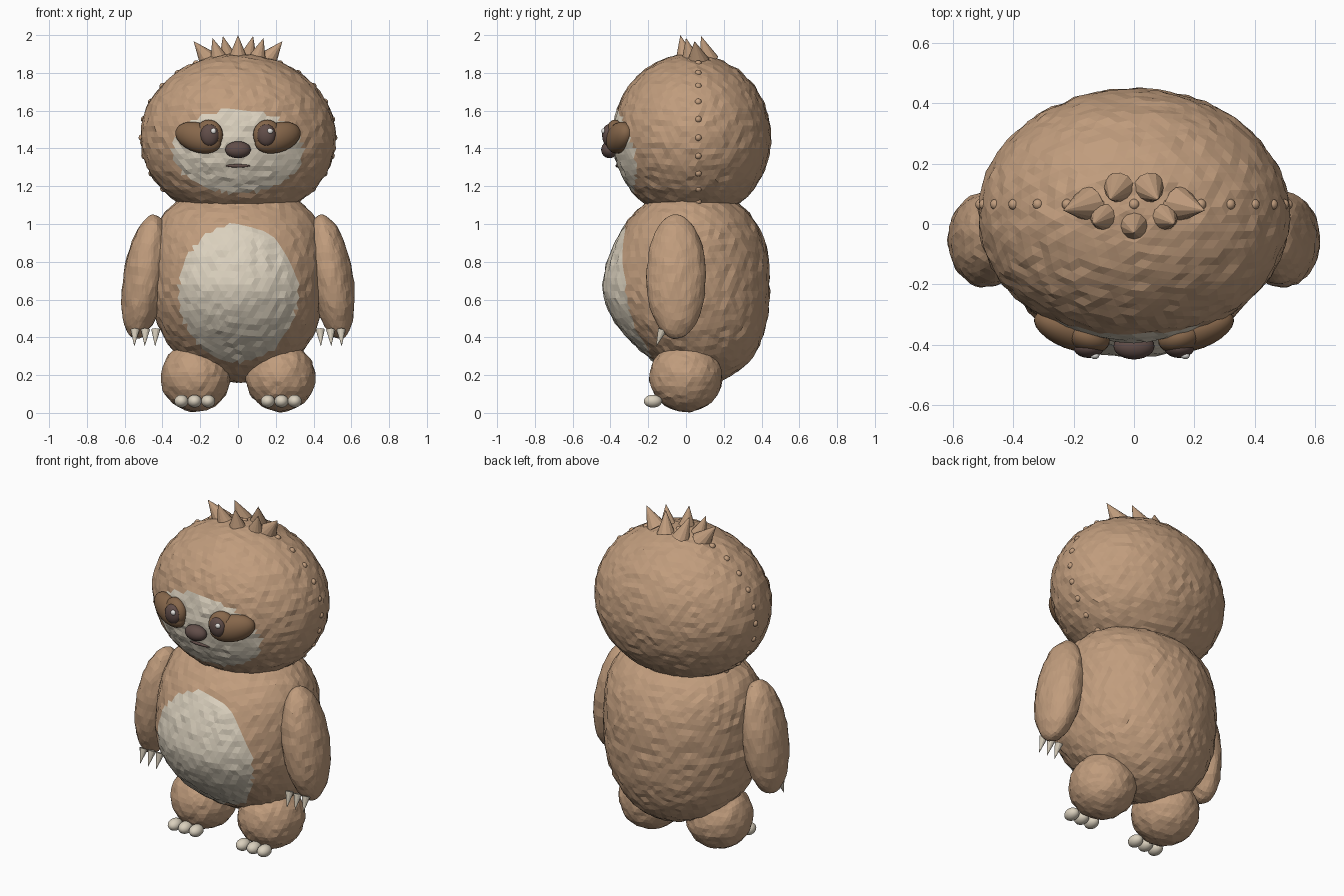
import bpy, bmesh, math
from mathutils import Vector, Matrix, Euler, noise

old = bpy.data.objects.get("Cube")
if old:
    bpy.data.objects.remove(old, do_unlink=True)


def material(name, r, g, b):
    m = bpy.data.materials.new(name)
    m.use_nodes = True
    m.diffuse_color = (r, g, b, 1)
    bsdf = m.node_tree.nodes["Principled BSDF"]
    bsdf.inputs["Base Color"].default_value = (r, g, b, 1)
    bsdf.inputs["Roughness"].default_value = 0.8
    return m


fur = material("tan fur", 0.53, 0.335, 0.205)
cream = material("cream", 0.70, 0.63, 0.51)
patch_brown = material("patch brown", 0.24, 0.135, 0.07)
dark = material("dark brown", 0.12, 0.075, 0.066)
white = material("eye glint", 0.85, 0.83, 0.80)


def finish(bm, name, mats, smooth):
    mesh = bpy.data.meshes.new(name)
    bm.to_mesh(mesh)
    bm.free()
    for m in mats:
        mesh.materials.append(m)
    ob = bpy.data.objects.new(name, mesh)
    bpy.context.collection.objects.link(ob)
    for p in mesh.polygons:
        p.use_smooth = smooth
    return ob


def fur_blob(name, shape, detail, bump, marking=None):
    """Lumpy sphere bent by shape(); faces inside marking(centre) turn cream."""
    bm = bmesh.new()
    bmesh.ops.create_icosphere(bm, subdivisions=detail, radius=1)
    for v in bm.verts:
        out = v.co.normalized()
        p = shape(out)
        v.co = p + out * bump * noise.noise(p * 24)
    if marking:
        for f in bm.faces:
            f.material_index = int(marking(f.calc_center_median()))
    return finish(bm, name, [fur, cream], False)


def ellipsoid(name, loc, radii, mat, rot=(0, 0, 0)):
    bm = bmesh.new()
    turn = Euler(rot).to_matrix().to_4x4()
    mat4 = Matrix.Translation(loc) @ turn @ Matrix.Diagonal((*radii, 1))
    bmesh.ops.create_uvsphere(bm, u_segments=24, v_segments=14, radius=1, matrix=mat4)
    return finish(bm, name, [mat], True)


def spike(name, base, tip, radius, mat, sides=12):
    base, tip = Vector(base), Vector(tip)
    axis = tip - base
    bm = bmesh.new()
    mat4 = Matrix.Translation((base + tip) / 2) @ axis.to_track_quat('Z', 'Y').to_matrix().to_4x4()
    bmesh.ops.create_cone(bm, cap_ends=True, segments=sides, radius1=radius,
                          radius2=0, depth=axis.length, matrix=mat4)
    return finish(bm, name, [mat], False)


def oval(loc, radii, rot=(0, 0, 0)):
    turn = Euler(rot).to_matrix()
    return lambda v: Vector(loc) + turn @ Vector(a * b for a, b in zip(v, radii))


def in_oval(cz, rx, rz):
    return lambda c: c.y < 0 and (c.x / rx) ** 2 + ((c.z - cz) / rz) ** 2 < 1


# Torso: broad shoulders, full back, rounded belly tucked in below
def torso_shape(v):
    t = v.z
    flat = max(math.hypot(v.x, v.y), 1e-6)
    px, pback = (4.0, 2.4) if t > 0 else (2.1, 2.2)

    def width(p):
        return math.sqrt(max(0, 1 - abs(t) ** p))
    front = max(0, -v.y)
    y = v.y / flat * 0.442 * width(pback if v.y > 0 else 2)
    lean = t * t * (0.08 + 0.15 * front) if t < 0 else t * (0.015 + 0.04 * front)
    return Vector((v.x / flat * 0.46 * width(px), y + lean, 0.68 + 0.52 * t))


fur_blob("torso", torso_shape, 5, 0.010, in_oval(0.635, 0.315, 0.365))

# Head with pale face
HEAD = Vector((0, 0.03, 1.46))
fur_blob("head", oval(HEAD, (0.517, 0.42, 0.44)), 5, 0.010, in_oval(1.385, 0.345, 0.222))

# Studs ringing the head
for i in range(23):
    a = math.radians(-52 + i * 284 / 22)
    ring = Vector((0.508 * math.cos(a), 0.035, 0.432 * math.sin(a)))
    ellipsoid("fur_stud", HEAD + ring, (0.018, 0.018, 0.018), fur)

# Nose and mouth
ellipsoid("nose", (0, -0.405, 1.393), (0.068, 0.044, 0.045), dark)
ellipsoid("mouth", (0, -0.364, 1.308), (0.065, 0.009, 0.009), dark)

# Hair tuft
spike("hair_front", (0, -0.005, 1.88), (0, -0.03, 2.0), 0.05, fur)

for s, side in ((1, "left"), (-1, "right")):
    for base, tip, radius in (((0.05, 0.12, 1.87), (0.08, 0.08, 1.995), 0.053),
                              ((0.10, 0.025, 1.87), (0.135, 0.0, 1.985), 0.05),
                              ((0.15, 0.065, 1.86), (0.235, 0.045, 1.968), 0.06)):
        spike(side + "_hair", (s * base[0], *base[1:]), (s * tip[0], *tip[1:]), radius, fur)

    # Eye patch, round eye socket, eye and glint
    ellipsoid(side + "_eye_patch", (s * 0.21, -0.352, 1.457), (0.132, 0.062, 0.078),
              patch_brown, (0, s * -0.3, s * 0.36))
    ellipsoid(side + "_eye_socket", (s * 0.155, -0.375, 1.472), (0.077, 0.05, 0.08),
              patch_brown, (0, 0, s * 0.3))
    ellipsoid(side + "_eye", (s * 0.15, -0.41, 1.47), (0.05, 0.034, 0.058), dark)
    ellipsoid(side + "_eye_glint", (s * 0.15 + 0.02, -0.436, 1.492), (0.015, 0.012, 0.015), white)

    # Arm and claws
    fur_blob(side + "_arm", oval((s * 0.492, -0.052, 0.72), (0.115, 0.158, 0.333),
                                 (0, -s * 0.16, 0)), 4, 0.007)
    for x in (0.435, 0.49, 0.545):
        spike(side + "_claw", (s * x, -0.125, 0.44), (s * (x + 0.004), -0.158, 0.352), 0.024, cream)

    # Leg and toes
    fur_blob(side + "_leg", oval((s * 0.225, 0, 0.19), (0.184, 0.192, 0.184)), 4, 0.008)
    for x in (0.158, 0.23, 0.30):
        ellipsoid(side + "_toe", (s * x, -0.175, 0.062), (0.037, 0.048, 0.034), cream)
